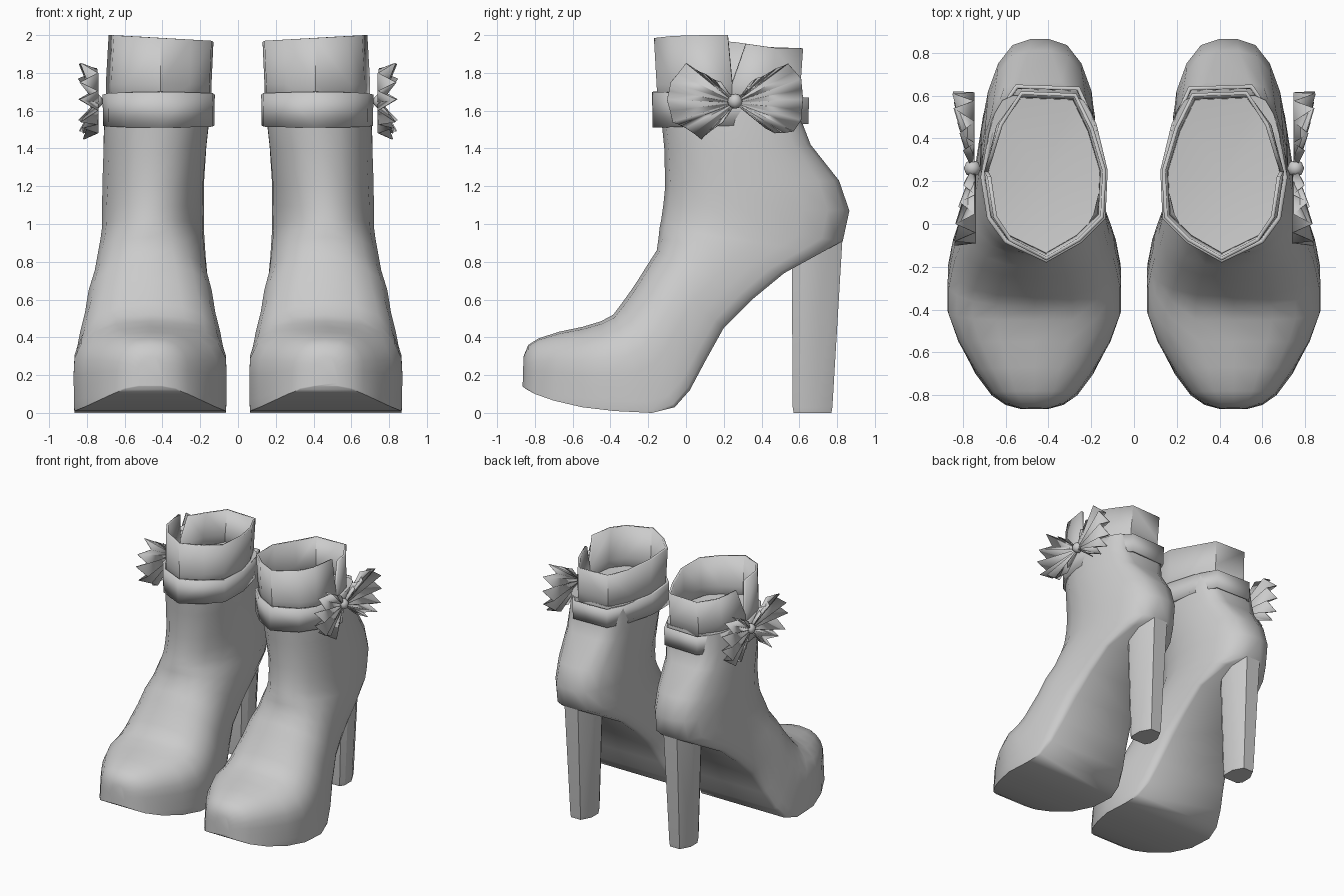
import bpy, bmesh, math
from mathutils import Vector

if "Cube" in bpy.data.objects:
    bpy.data.objects.remove(bpy.data.objects["Cube"])


def make(name, verts, faces, thickness=0.0, angle=35):
    """Mesh part of the +x boot, mirrored to give the pair."""
    me = bpy.data.meshes.new(name)
    me.from_pydata(verts, [], faces)
    bm = bmesh.new()
    bm.from_mesh(me)
    bmesh.ops.recalc_face_normals(bm, faces=bm.faces)
    bm.to_mesh(me)
    bm.free()
    ob = bpy.data.objects.new(name, me)
    bpy.context.collection.objects.link(ob)
    bpy.ops.object.select_all(action='DESELECT')
    ob.select_set(True)
    bpy.context.view_layer.objects.active = ob
    bpy.ops.object.shade_smooth_by_angle(angle=math.radians(angle))
    if thickness:
        m = ob.modifiers.new("thickness", 'SOLIDIFY')
        m.thickness = thickness
        m.offset = -1
    m = ob.modifiers.new("pair", 'MIRROR')
    m.use_mirror_merge = False
    return ob


def loft(rings, closed=True):
    """Join rings of equal length with quads."""
    n = len(rings[0])
    verts = [v for r in rings for v in r]
    faces = []
    for i in range(len(rings) - 1):
        for k in range(n if closed else n - 1):
            j = (k + 1) % n
            faces.append((i*n + k, i*n + j, (i+1)*n + j, (i+1)*n + k))
    return verts, faces


def clamp(v):
    return max(0.0, min(1.0, v))


# Boot body: sections fan from sole/back edge to toe/front edge
# (sole y, sole z, upper y, upper z, sole half width, widest half width)
sections = [
    (-.865, .14, -.86, .30, .06, .06),
    (-.845, .125, -.835, .36, .135, .135),
    (-.80, .10, -.78, .395, .20, .20),
    (-.70, .065, -.67, .43, .275, .275),
    (-.55, .03, -.55, .455, .35, .355),
    (-.38, .01, -.45, .485, .40, .405),
    (-.18, .00, -.385, .52, .40, .405),
    (-.06, .03, -.34, .58, .37, .39),
    (.02, .12, -.29, .65, .33, .375),
    (.10, .27, -.25, .71, .29, .35),
    (.20, .45, -.20, .79, .25, .33),
    (.35, .60, -.155, .86, .24, .30),
    (.52, .74, -.145, .93, .23, .285),
    (.72, .85, -.14, .98, .16, .275),
    (.83, .91, -.13, 1.03, .06, .27),
    (.865, 1.07, -.12, 1.10, .04, .27),
    (.81, 1.23, -.11, 1.20, .05, .27),
    (.66, 1.42, -.115, 1.40, .10, .275),
    (.61, 1.55, -.13, 1.55, .14, .28),
    (.60, 1.68, -.14, 1.68, .14, .27),
]
N = 9
rings = []
for i, (sy, sz, uy, uz, wb, wm) in enumerate(sections):
    p = min(.9, .76 + .02 * max(0, i - 6))
    right, left = [], []
    for k in range(N + 1):
        a = math.pi * k / N
        t = (1 - math.cos(a)) / 2
        s = math.sin(a) ** p if 0 < k < N else 0
        w = wb + (wm - wb) * s if t < .5 else wm * s
        y, z = sy + (uy - sy) * t, sz + (uz - sz) * t
        cx = .465 - .025 * max(clamp((z - 1) / .4), clamp(y / .6)) - .015 * clamp((z - 1.45) / .15)
        right.append((cx + w, y, z))
        left.append((cx - w, y, z))
    rings.append(right + left[N - 1::-1])
verts, faces = loft(rings)
n = len(rings[0])
faces.append(tuple(range(n)))                      # toe tip
last = len(verts) - n
verts.append((.42, .22, 1.64))                     # inner floor
faces += [(last + k, last + (k + 1) % n, len(verts) - 1) for k in range(n)]
make("boot_body", verts, faces, angle=60)

# Plan outline shared by strap and collar, starting on the outer side
plan = [(.71, .22), (.68, .03), (.60, -.08), (.41, -.17), (.25, -.08), (.14, .03),
        (.13, .25), (.19, .45), (.27, .61), (.54, .62), (.65, .47)]


def scaled(x, y, f):
    return .42 + (x - .42) * f, .24 + (y - .24) * f


# Ankle strap
strap = []
for f, z0, z1 in ((1.015, 1.51, 1.53), (1.025, 1.70, 1.67)):
    ring = []
    for x, y in plan:
        sx, sy = scaled(x, y, f)
        back = clamp((y - .3) / .3)                # stands clear of the heel side
        ring.append((sx + (sx - .42) * .08 * back, sy + .022 * back,
                     z0 + (z1 - z0) * (y + .17) / .79))
    strap.append(ring)
make("ankle_strap", *loft(strap), thickness=.02)

# Flared collar, open strip with a V slit on the outer side
bottom, slit, top = [], [], []
loop = plan + [(.70, .32)]
for i, (x, y) in enumerate(loop):
    end = i in (0, len(loop) - 1)
    bx, by = (.71, .245) if end else (x, y)
    bottom.append((*scaled(bx, by, .95), 1.60))
    slit.append((*scaled(bx, by, .965), 1.74))
    z = 1.985 + .015 * (x - .42) / .28 if y < .24 else 1.965 - .035 * clamp((y - .24) / .25)
    tx, ty = scaled(x, y, 1.0)
    top.append((tx - .025 * clamp((tx - .4) / .3), ty, z))
make("collar", *loft([bottom, slit, top], closed=False), thickness=.018, angle=45)

# Block heel: flat breast, chamfered back
heel_shape = [(-.75, 0), (.75, 0), (1, .18), (1, .6), (.5, 1), (-.5, 1), (-1, .6), (-1, .18)]


def heel_ring(y0, y1, w, z0, z1):
    return [(.44 + w * x, y0 + (y1 - y0) * d, z0 + (z1 - z0) * d) for x, d in heel_shape]


verts, faces = loft([heel_ring(.57, .77, .085, .0, .0), heel_ring(.565, .775, .09, .03, .03),
                     heel_ring(.56, .83, .12, .80, .95)])
m = len(heel_shape)
faces += [tuple(range(m))[::-1], tuple(range(2 * m, 3 * m))]
make("block_heel", verts, faces, angle=30)

# Pleated bow: zigzag fan wings around a knot
cy, cz = .26, 1.64
front_wing = [(.18, 1.75), (.10, 1.79), (.00, 1.85), (-.08, 1.75), (-.10, 1.66),
              (-.07, 1.54), (.00, 1.51), (.08, 1.45), (.19, 1.54)]
back_wing = [(.34, 1.75), (.42, 1.79), (.54, 1.85), (.61, 1.77), (.62, 1.66),
             (.61, 1.55), (.57, 1.49), (.47, 1.48), (.38, 1.54)]
for name, wing in (("bow_front_wing", front_wing), ("bow_back_wing", back_wing)):
    pleats = []                                    # ridge, valley, ridge ...
    for (y0, z0), (y1, z1) in zip(wing, wing[1:]):
        pleats += [(y0, z0), ((y0 + y1) / 2, (z0 + z1) / 2)]
    pleats.append(wing[-1])
    inner, outer = [], []
    for i, (y, z) in enumerate(pleats):
        r = math.hypot(y - cy, z - cz) / .36
        ridge = i % 2 == 0
        outer.append((.77 + (.07 * r if ridge else -.025), y, z))
        inner.append((.745 + (.015 if ridge else 0), cy + (y - cy) * .08, cz + (z - cz) * .08))
    make(name, *loft([inner, outer], closed=False), thickness=.006, angle=25)

# Bow knot
bm = bmesh.new()
bmesh.ops.create_uvsphere(bm, u_segments=8, v_segments=6, radius=.04)
knot_v = [tuple(v.co + Vector((.755, cy, cz + .01))) for v in bm.verts]
knot_f = [tuple(v.index for v in f.verts) for f in bm.faces]
bm.free()
make("bow_knot", knot_v, knot_f, angle=60)
